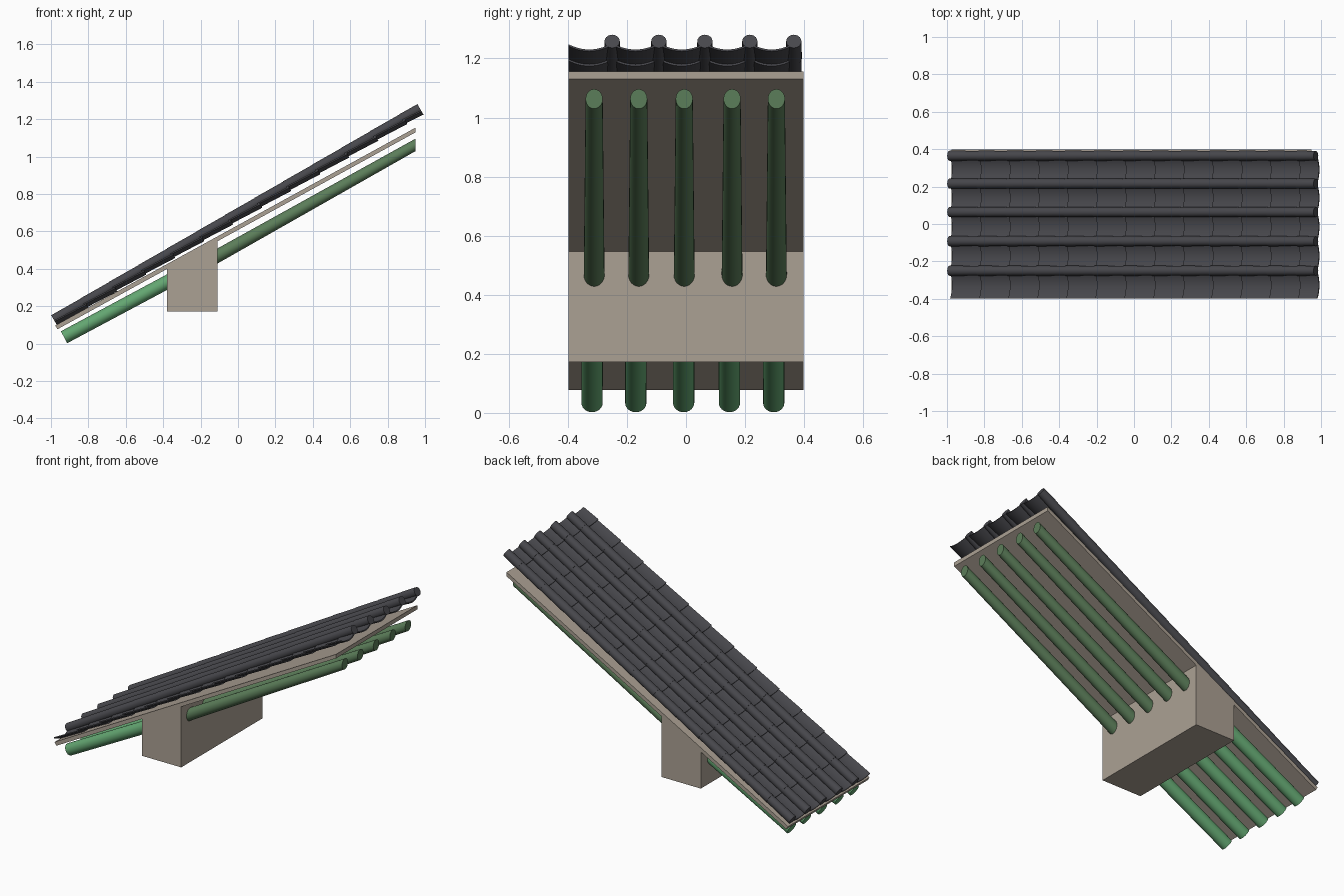
import bpy, bmesh, math
from mathutils import Vector

if "Cube" in bpy.data.objects:
    bpy.data.objects.remove(bpy.data.objects["Cube"])


def material(name, rgb):
    m = bpy.data.materials.new(name)
    m.diffuse_color = (*rgb, 1)
    m.use_nodes = True
    m.node_tree.nodes["Principled BSDF"].inputs["Base Color"].default_value = m.diffuse_color
    return m


TILE = material("dark grey tile", (0.064, 0.064, 0.073))
WOOD = material("pale timber", (0.41, 0.355, 0.295))
GREEN = material("dull green", (0.105, 0.205, 0.10))
LIGHT = material("bright green", (0.125, 0.38, 0.165))
CLAY = material("terracotta", (0.40, 0.13, 0.06))


def make(name, bm, mat, smooth=True):
    bmesh.ops.recalc_face_normals(bm, faces=bm.faces)
    me = bpy.data.meshes.new(name)
    bm.to_mesh(me)
    bm.free()
    me.materials.append(mat)
    ob = bpy.data.objects.new(name, me)
    bpy.context.collection.objects.link(ob)
    if smooth:
        bpy.ops.object.select_all(action='DESELECT')
        ob.select_set(True)
        bpy.context.view_layer.objects.active = ob
        bpy.ops.object.shade_smooth_by_angle(angle=math.radians(40))
    return ob


def loft(bm, a, b):
    """Closed solid between two matching loops of points."""
    va, vb = [bm.verts.new(p) for p in a], [bm.verts.new(p) for p in b]
    n = len(a)
    for i in range(n):
        j = (i + 1) % n
        bm.faces.new((va[i], va[j], vb[j], vb[i]))
    bm.faces.new(va[::-1])
    bm.faces.new(vb)


def prism(name, xz, half, mat):
    bm = bmesh.new()
    loft(bm, [(x, -half, z) for x, z in xz], [(x, half, z) for x, z in xz])
    make(name, bm, mat, False)


# sloping board and the beam that carries it
prism("roof_board", [(-0.965, 0.077), (0.95, 1.13), (0.95, 1.155), (-0.977, 0.097)], 0.398, WOOD)
prism("beam", [(-0.38, 0.172), (-0.11, 0.172), (-0.11, 0.55), (-0.38, 0.402)], 0.398, WOOD)


# round rafters: brighter eave part, duller inner part cut plumb at the top
def ring(c, axis, r, plumb=False, n=24):
    t = Vector(axis).normalized()
    up = Vector((-t.z, 0, t.x))
    pts = []
    for i in range(n):
        a = 2 * math.pi * i / n
        p = Vector(c) + Vector((0, r * math.cos(a), 0)) + up * r * math.sin(a)
        if plumb:
            p += t * ((c[0] - p.x) / t.x)
        pts.append(p)
    return pts


def rafter(name, a, b, r0, r1, mat, plumb):
    bm = bmesh.new()
    axis = Vector(b) - Vector(a)
    loft(bm, ring(a, axis, r0), ring(b, axis, r1, plumb))
    make(name, bm, mat)


for k, (yo, yi) in enumerate(zip((-0.318, -0.17, -0.008, 0.147, 0.297),
                                 (-0.311, -0.16, -0.006, 0.156, 0.306))):
    rafter(f"eave_rafter_{k}", (-0.93, yo, 0.034), (-0.25, yo, 0.398), 0.036, 0.037, LIGHT, False)
    rafter(f"inner_rafter_{k}", (-0.25, yi, 0.39), (0.95, yi, 1.063), 0.036, 0.029, GREEN, True)

# tile layer, in slope coordinates: u up the slope, y across, n off the slope
ORIGIN, ANG, LENGTH, STEP = Vector((-0.985, 0, 0.128)), math.radians(30), 2.26, 0.179


def slope(u, y, n):
    c, s = math.cos(ANG), math.sin(ANG)
    return ORIGIN + Vector((u * c - n * s, y, u * s + n * c))


def courses():
    u = 0.0
    while u < LENGTH - 0.01:
        yield u, min(u + STEP + 0.012, LENGTH)
        u += STEP


def pan_loop(u, y, n, half, steps=10, thick=0.007):
    ts = [-1 + 2 * i / steps for i in range(steps + 1)]
    bottom = [slope(u, y + t * half, n - 0.036 + 0.02 * t * t) for t in ts]
    top = [slope(u, y + t * half, n - 0.036 + thick + 0.02 * t * t) for t in ts]
    return bottom + top[::-1]


covers = (-0.25, -0.092, 0.064, 0.216, 0.365)
edges = (-0.405,) + covers
for k, y in enumerate(covers):
    # overlapping round cover tiles
    bm = bmesh.new()
    for u0, u1 in courses():
        loft(bm, *[[slope(u, y + r * math.cos(a), r * math.sin(a))
                    for a in [2 * math.pi * i / 20 for i in range(20)]]
                   for u, r in ((u0, 0.0275), (u1, 0.0258))])
    make(f"cover_tiles_{k}", bm, TILE)

    # overlapping curved pan tiles
    mid, half = (edges[k] + y) / 2, (y - edges[k]) / 2 - 0.008
    bm = bmesh.new()
    for u0, u1 in courses():
        loft(bm, pan_loop(u0, mid, 0.005, half), pan_loop(u1, mid, -0.003, half))
    make(f"pan_tiles_{k}", bm, TILE)

    # small clay lip under each eave pan
    bm = bmesh.new()
    loft(bm, *[[slope(u, mid + t * 0.03, -0.032 - 0.010 * (1 - t * t)) for t in (-1, -.5, 0, .5, 1)]
               for u in (0.004, 0.012)])
    make(f"eave_lip_{k}", bm, CLAY, False)
